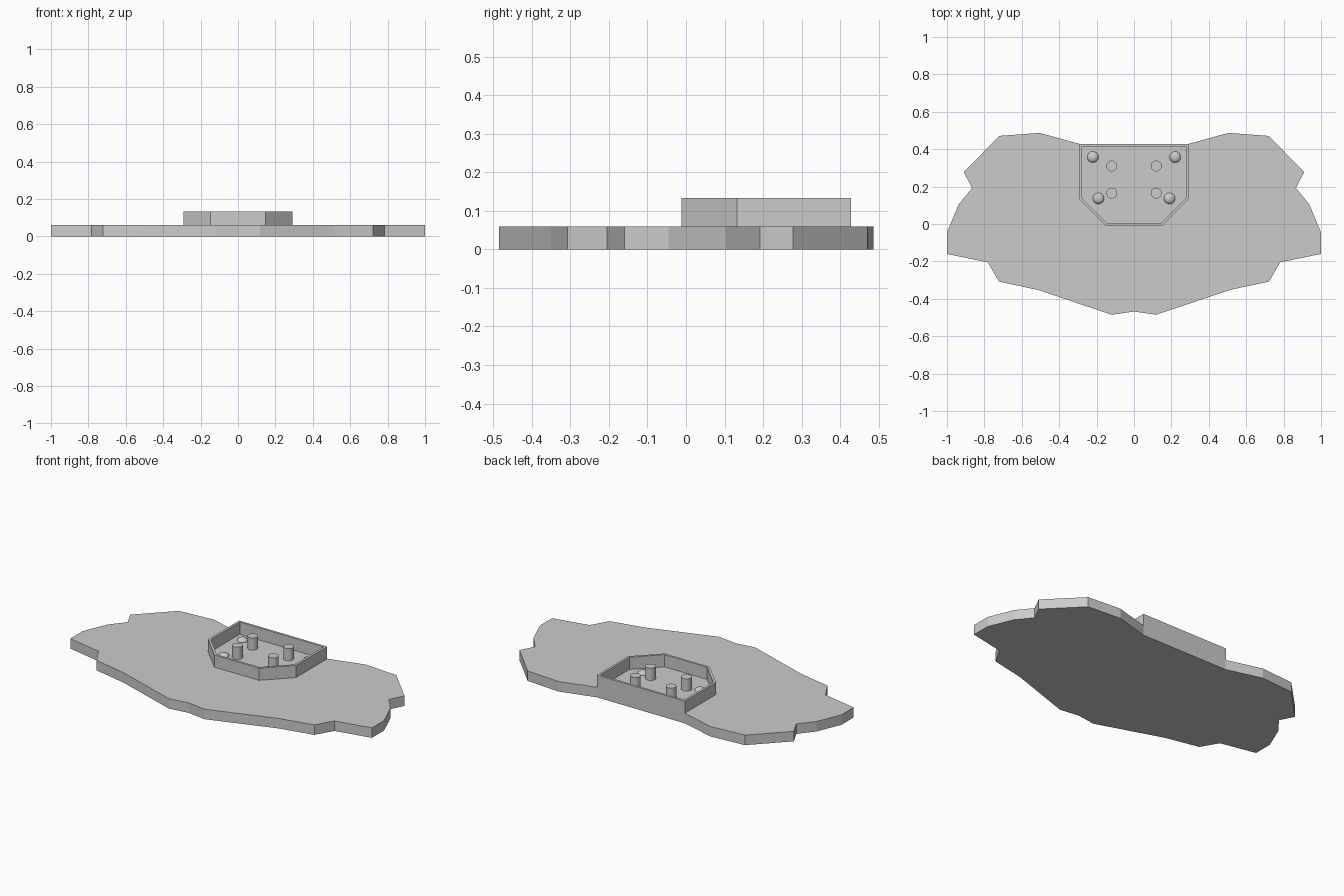
import bpy, bmesh
from mathutils import Matrix

if "Cube" in bpy.data.objects:
    bpy.data.objects.remove(bpy.data.objects["Cube"])

BASE_TOP = 0.06
WALL_TOP = 0.133


def make_object(name, bm):
    bmesh.ops.recalc_face_normals(bm, faces=bm.faces)
    mesh = bpy.data.meshes.new(name)
    bm.to_mesh(mesh)
    bm.free()
    obj = bpy.data.objects.new(name, mesh)
    bpy.context.collection.objects.link(obj)
    return obj


def mirrored(half):
    """Close a right-hand half outline by mirroring it across x = 0."""
    return half + [(-x, y) for x, y in reversed(half) if x > 0]


# Base plate: jagged symmetric outline, extruded up
half = [(0.29, 0.428), (0.505, 0.487), (0.72, 0.471), (0.91, 0.278),
        (0.866, 0.192), (0.938, 0.104), (1.0, -0.045), (1.0, -0.16),
        (0.782, -0.205), (0.722, -0.308), (0.515, -0.352),
        (0.118, -0.485), (0, -0.468)]
bm = bmesh.new()
face = bm.faces.new([bm.verts.new((x, y, 0)) for x, y in mirrored(half)])
top = bmesh.ops.extrude_face_region(bm, geom=[face])["geom"]
bmesh.ops.translate(bm, vec=(0, 0, BASE_TOP),
                    verts=[v for v in top if isinstance(v, bmesh.types.BMVert)])
make_object("base_plate", bm)

# Tray wall: thin rim with two chamfered front corners
outer = mirrored([(0.292, 0.428), (0.292, 0.133), (0.148, -0.012)])
inner = mirrored([(0.278, 0.414), (0.278, 0.139), (0.142, 0.002)])
bm = bmesh.new()
loops = [[bm.verts.new((x, y, z)) for x, y in pts]
         for pts, z in ((outer, BASE_TOP), (outer, WALL_TOP),
                        (inner, WALL_TOP), (inner, BASE_TOP))]
n = len(outer)
for a, b in zip(loops, loops[1:] + loops[:1]):
    for i in range(n):
        j = (i + 1) % n
        bm.faces.new((a[i], a[j], b[j], b[i]))
make_object("tray_wall", bm)

for side in (-1, 1):
    # Support posts
    for y in (0.31, 0.165):
        bm = bmesh.new()
        h = WALL_TOP - BASE_TOP
        bmesh.ops.create_cone(bm, cap_ends=True, segments=32, radius1=0.029,
                              radius2=0.029, depth=h,
                              matrix=Matrix.Translation((side * 0.119, y, BASE_TOP + h / 2)))
        post = make_object("post", bm)
        bpy.context.view_layer.objects.active = post
        post.select_set(True)
        bpy.ops.object.shade_smooth_by_angle()
        post.select_set(False)
    # Low domed rivets
    for x, y in ((0.22, 0.358), (0.19, 0.137)):
        bm = bmesh.new()
        bmesh.ops.create_uvsphere(bm, u_segments=24, v_segments=12, radius=0.03)
        bmesh.ops.delete(bm, geom=[v for v in bm.verts if v.co.z < -0.001],
                         context="VERTS")
        bmesh.ops.scale(bm, vec=(1, 1, 0.6), verts=bm.verts)
        bmesh.ops.translate(bm, vec=(side * x, y, BASE_TOP), verts=bm.verts)
        for f in bm.faces:
            f.smooth = True
        make_object("rivet", bm)
